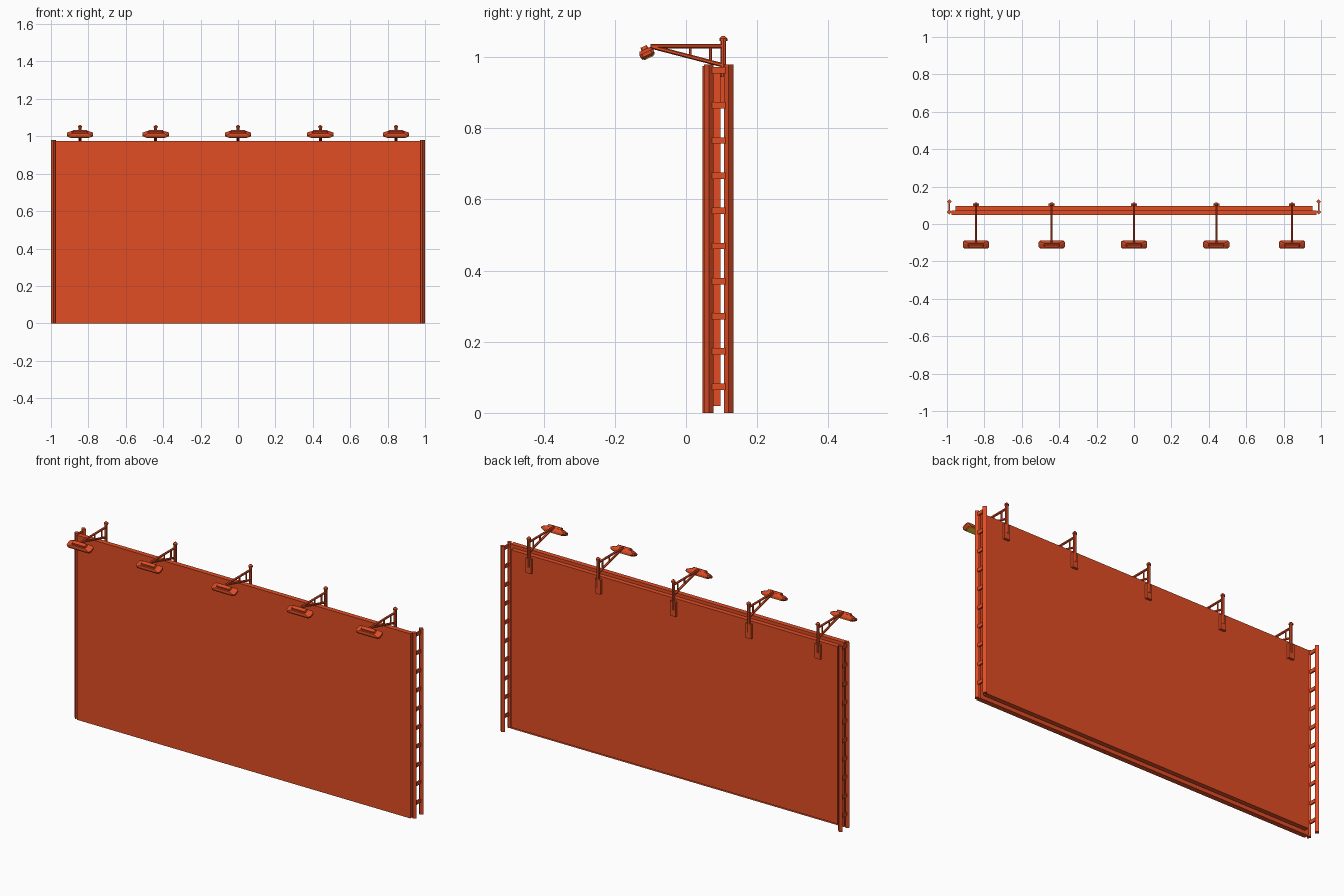
import bpy, bmesh, math
from mathutils import Vector, Matrix

cube = bpy.data.objects.get("Cube")
if cube:
    bpy.data.objects.remove(cube, do_unlink=True)


def material(name, color):
    m = bpy.data.materials.new(name)
    m.use_nodes = True
    m.diffuse_color = color
    m.node_tree.nodes["Principled BSDF"].inputs["Base Color"].default_value = color
    return m


ORANGE = material("rust orange", (0.75, 0.074, 0.018, 1))
YELLOW = material("lamp yellow", (0.7, 0.48, 0.03, 1))


def finish(name, bm, mat=ORANGE):
    bmesh.ops.recalc_face_normals(bm, faces=bm.faces)
    mesh = bpy.data.meshes.new(name)
    bm.to_mesh(mesh)
    bm.free()
    mesh.materials.append(mat)
    ob = bpy.data.objects.new(name, mesh)
    bpy.context.collection.objects.link(ob)
    return ob


def add_box(bm, lo, hi):
    lo, hi = Vector(lo), Vector(hi)
    mat = Matrix.Translation((lo + hi) / 2) @ Matrix.Diagonal((*(hi - lo), 1))
    bmesh.ops.create_cube(bm, size=1, matrix=mat)


def add_bar(bm, a, b, radius, sides=4, tip=None):
    a, b = Vector(a), Vector(b)
    turn = (b - a).to_track_quat('Z', 'Y').to_matrix().to_4x4()
    bmesh.ops.create_cone(bm, cap_ends=True, segments=sides, radius1=radius,
                          radius2=radius if tip is None else tip, depth=(b - a).length,
                          matrix=Matrix.Translation((a + b) / 2) @ turn)


def add_loft(bm, sections, chamfer):
    """Stack chamfered rectangles given as (half width, half depth, height)."""
    rings = []
    for w, d, z in sections:
        c = chamfer
        pts = [(w, d - c), (w - c, d), (c - w, d), (-w, d - c),
               (-w, c - d), (c - w, -d), (w - c, -d), (w, c - d)]
        rings.append([bm.verts.new((x, y, z)) for x, y in pts])
    for low, high in zip(rings, rings[1:]):
        for i in range(8):
            j = (i + 1) % 8
            bm.faces.new((low[i], low[j], high[j], high[i]))
    bm.faces.new(rings[0])
    bm.faces.new(rings[-1])


# Display board and its backing
bm = bmesh.new()
add_box(bm, (-0.975, 0.047, 0), (0.975, 0.073, 0.975))
finish("front_board", bm)
bm = bmesh.new()
add_box(bm, (-0.955, 0.073, 0.02), (0.955, 0.097, 0.958))
finish("back_board", bm)

# Ladders on both ends
for side, label in ((-1, "right"), (1, "left")):
    x = side * 0.987
    bm = bmesh.new()
    for y in (0.064, 0.12):
        add_bar(bm, (x, y, 0), (x, y, 0.98), 0.013)
    finish(label + "_ladder_rails", bm)
    bm = bmesh.new()
    for i in range(10):
        z = 0.074 + i * 0.0988
        add_box(bm, (x - 0.004, 0.07, z - 0.009), (x + 0.004, 0.112, z + 0.009))
    finish(label + "_ladder_rungs", bm)

# Floodlights with brackets along the top
for n, x in enumerate((-0.845, -0.44, 0, 0.44, 0.845), 1):
    bm = bmesh.new()
    add_box(bm, (x - 0.016, 0.094, 0.868), (x + 0.016, 0.11, 0.945))
    finish(f"bracket_plate_{n}", bm)

    bm = bmesh.new()
    add_bar(bm, (x, 0.105, 0.9), (x, 0.105, 1.05), 0.008, 8)
    add_bar(bm, (x, 0.105, 1.046), (x, 0.105, 1.053), 0.011, 8)
    add_bar(bm, (x, 0.105, 1.053), (x, 0.105, 1.06), 0.011, 8, 0.004)
    finish(f"bracket_post_{n}", bm)

    bm = bmesh.new()
    add_bar(bm, (x, 0.105, 1.031), (x, -0.1, 1.031), 0.006, 6)
    add_bar(bm, (x, 0.105, 0.977), (x, -0.095, 1.029), 0.006, 6)
    add_bar(bm, (x, 0.069, 0.986), (x, 0.069, 1.031), 0.004, 6)
    add_bar(bm, (x, 0.012, 1.001), (x, 0.012, 1.031), 0.004, 6)
    finish(f"bracket_arm_{n}", bm)

    # Tilted hood with a raised cap, and the glass under it
    pose = Matrix.Translation((x, -0.111, 1.012)) @ Matrix.Rotation(math.radians(25), 4, 'X')
    bm = bmesh.new()
    add_loft(bm, ((0.06, 0.018, -0.013), (0.07, 0.021, -0.007),
                  (0.07, 0.021, 0.002), (0.05, 0.016, 0.011)), 0.008)
    add_loft(bm, ((0.042, 0.011, 0.01), (0.038, 0.009, 0.02)), 0.003)
    finish(f"lamp_hood_{n}", bm).matrix_world = pose
    bm = bmesh.new()
    add_loft(bm, ((0.054, 0.014, -0.016), (0.056, 0.016, -0.012)), 0.006)
    finish(f"lamp_glass_{n}", bm, YELLOW).matrix_world = pose
